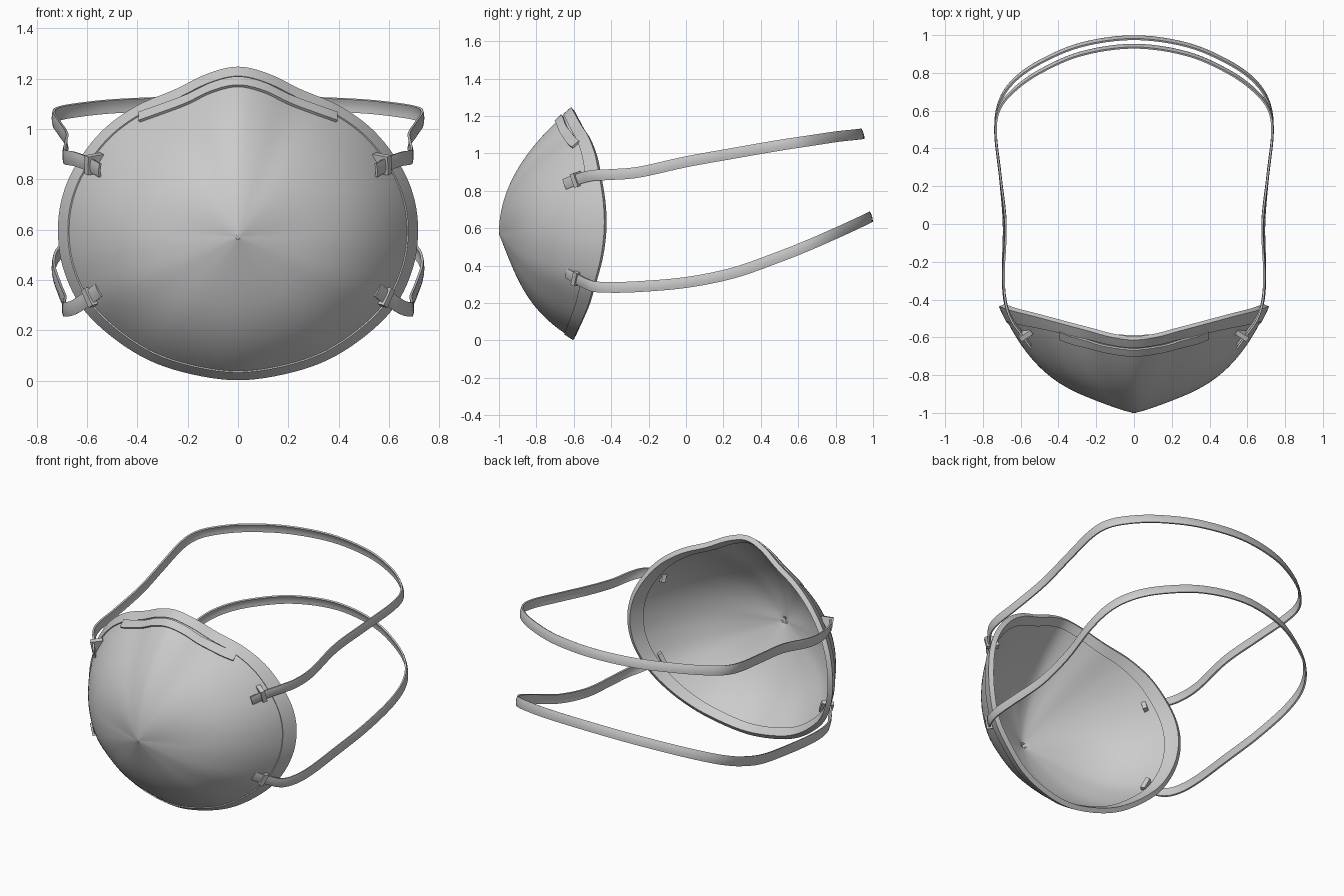
import bpy
from mathutils import Vector
from mathutils.bvhtree import BVHTree
import math

if "Cube" in bpy.data.objects:
    bpy.data.objects.remove(bpy.data.objects["Cube"])


def spline(pts, n, closed=False):
    """Catmull-Rom curve through pts, n samples per span."""
    pts = [Vector(p) for p in pts]
    m = len(pts)
    get = (lambda i: pts[i % m]) if closed else (lambda i: pts[max(0, min(m - 1, i))])
    out = []
    for i in range(m if closed else m - 1):
        a, b, c, d = (get(i + k) for k in (-1, 0, 1, 2))
        for s in range(n):
            t = s / n
            out.append(0.5 * (2 * b + (c - a) * t + (2 * a - 5 * b + 4 * c - d) * t * t
                              + (3 * b - a - 3 * c + d) * t ** 3))
    if not closed:
        out.append(pts[-1])
    return out


def grid(rows, closed=False):
    """Quads between equal-length rows of points."""
    n = len(rows[0])
    faces = [(i * n + j, i * n + (j + 1) % n, (i + 1) * n + (j + 1) % n, (i + 1) * n + j)
             for i in range(len(rows) - 1) for j in range(n if closed else n - 1)]
    return [p for r in rows for p in r], faces


def make(name, verts, faces, thick=0, offset=-1, angle=40):
    me = bpy.data.meshes.new(name)
    me.from_pydata([tuple(v) for v in verts], [], faces)
    ob = bpy.data.objects.new(name, me)
    bpy.context.collection.objects.link(ob)
    bpy.ops.object.select_all(action='DESELECT')
    ob.select_set(True)
    bpy.context.view_layer.objects.active = ob
    if thick:
        mod = ob.modifiers.new("thickness", 'SOLIDIFY')
        mod.thickness, mod.offset = thick, offset
        bpy.ops.object.modifier_apply(modifier=mod.name)
    bpy.ops.object.shade_smooth_by_angle(angle=math.radians(angle))
    return ob


def mirrored(p):
    return Vector((-p[0], p[1], p[2]))


# Outline of the face edge, right half from nose to chin
half = [(0, -.61, 1.243), (.12, -.595, 1.215), (.25, -.56, 1.152), (.4, -.52, 1.088),
        (.53, -.485, .995), (.63, -.46, .87), (.69, -.44, .74), (.71, -.435, .6),
        (.69, -.452, .45), (.62, -.49, .3), (.5, -.525, .18), (.35, -.565, .085),
        (.18, -.59, .03), (0, -.60, .007)]
edge = spline(half + [mirrored(p) for p in half[-2:0:-1]], 5, True)
apex = Vector((0, -1, .57))


def ring(r):
    """Domed surface at fraction r between apex and face edge."""
    out = []
    for e in edge:
        d = e - apex
        s = d.z / math.hypot(d.x, d.z)
        w = abs(s) ** 1.5
        side = .4 * r + .6 * r ** 4
        pole = r ** 2.05 if s > 0 else .55 * r + .45 * r ** 4
        h = side * (1 - w) + pole * w
        out.append(Vector((d.x * r, apex.y + d.y * h, apex.z + d.z * r)))
    return out


# Cup shell
v, f = grid([ring(.004 + .971 * i / 28) for i in range(29)], True)
f.append(tuple(range(len(edge))))
make("cup_shell", v, f, .012)
tree = BVHTree.FromPolygons(v, f)

# Sealing rim
v, f = grid([ring(.945 + .055 * i / 4) for i in range(5)], True)
make("face_rim", v, f, .03, -.6)

# Nose clip laid on the shell
top = spline([(-.39, 0, 1.06), (-.3, 0, 1.092), (-.2, 0, 1.13), (-.1, 0, 1.178), (0, 0, 1.2),
              (.1, 0, 1.178), (.2, 0, 1.13), (.3, 0, 1.092), (.39, 0, 1.06)], 5)
rows = []
for k in range(4):
    row = []
    for p in top:
        z = p.z - .033 + .011 * k
        hit = tree.ray_cast(Vector((p.x, -2, z)), Vector((0, 1, 0)))[0]
        row.append(hit if hit else Vector((p.x, -.65, z)))
    rows.append(row)
v, f = grid(rows)
make("nose_clip", v, f, .024, 0)


def strap(name, right, up):
    """Elastic ribbon round the head, with a staple at each end."""
    path = spline(right + [mirrored(p) for p in right[-2::-1]], 6)
    n = len(path)
    frames = []
    for i, p in enumerate(path):
        t = (path[min(n - 1, i + 1)] - path[max(0, i - 1)]).normalized()
        w = (up - t * up.dot(t)).normalized()
        frames.append((p, t, w, t.cross(w)))
    rows = [[p + w * (.028 * k) - nn * (.004 * k * k) for p, t, w, nn in frames]
            for k in (-1, -.5, 0, .5, 1)]
    v, f = grid(rows)
    make(name, v, f, .01, 0)
    for tag, i in (("right", 5), ("left", n - 6)):
        p, t, w, nn = frames[i]
        if nn.x * p.x < 0:
            nn = -nn
        c = p - nn * .022
        v = [c + t * (a * .013) + w * (b * .038) + nn * (d * .036)
             for a in (-1, 1) for b in (-1, 1) for d in (-1, 1)]
        f = [(0, 1, 3, 2), (4, 6, 7, 5), (0, 4, 5, 1), (2, 3, 7, 6), (0, 2, 6, 4), (1, 5, 7, 3)]
        if (v[4] - v[0]).cross(v[2] - v[0]).dot(v[1] - v[0]) < 0:
            f = [q[::-1] for q in f]
        make(name + "_staple_" + tag, v, f)


# Head straps
strap("upper_strap",
      [(.55, -.65, .835), (.6, -.58, .862), (.655, -.5, .882), (.685, -.4, .887),
       (.693, -.25, .9), (.683, 0, .955), (.71, .25, 1.0), (.735, .48, 1.04), (.717, .61, 1.06),
       (.64, .71, 1.075), (.5, .81, 1.09), (.28, .905, 1.1), (0, .945, 1.105)],
      Vector((0, -.3, 1)))
strap("lower_strap",
      [(.555, -.64, .36), (.6, -.58, .325), (.655, -.5, .29), (.687, -.4, .284),
       (.695, -.25, .288), (.69, 0, .31), (.71, .25, .36), (.735, .48, .44), (.717, .64, .503),
       (.64, .76, .555), (.5, .86, .6), (.28, .952, .643), (0, .99, .662)],
      Vector((0, -.3, 1)))
